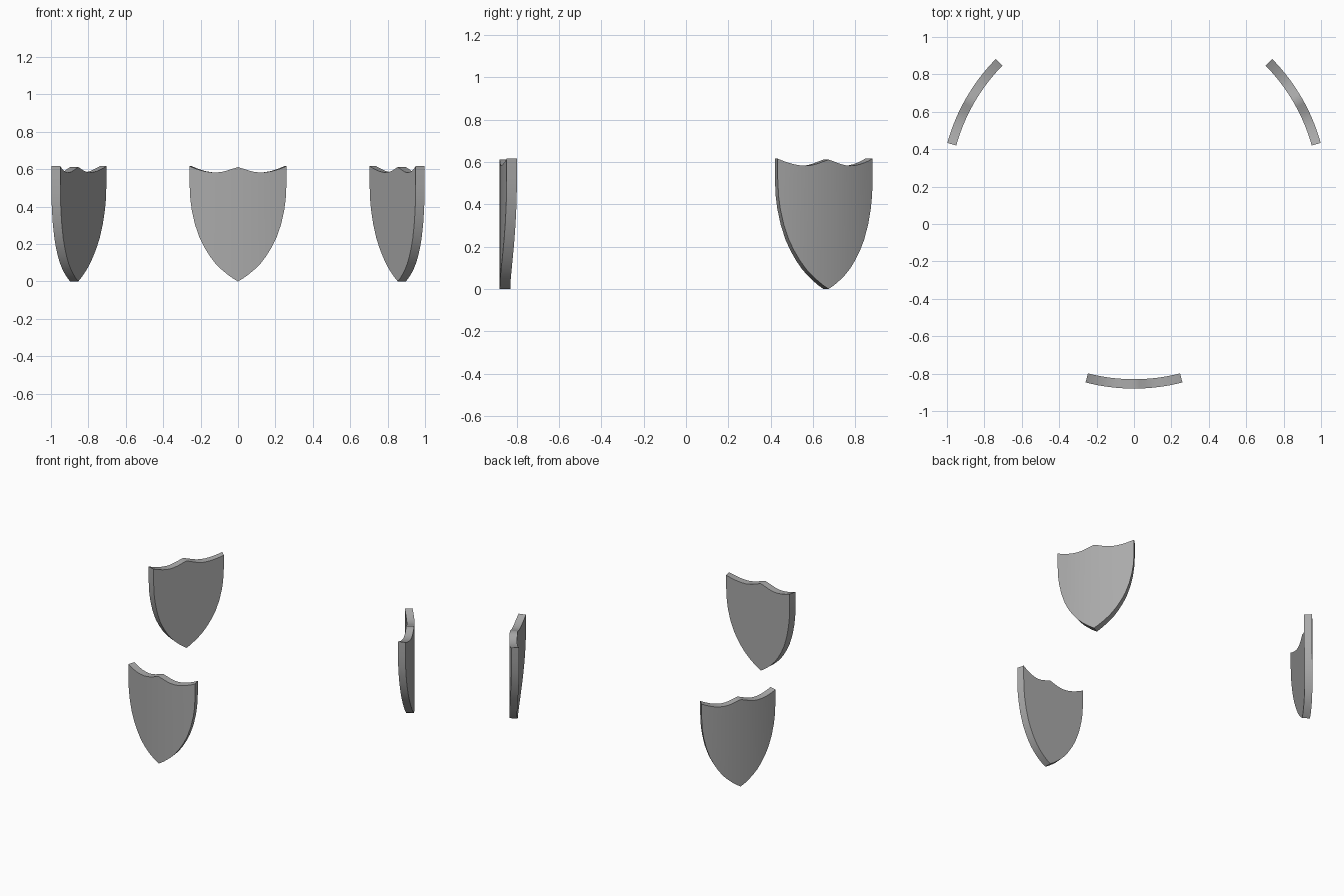
import bpy, bmesh, math

cube = bpy.data.objects.get("Cube")
if cube:
    bpy.data.objects.remove(cube, do_unlink=True)

OUTER, INNER = 1.036, 0.986      # radii of the curved faces
CENTRE_Y = 0.156                 # centre of the ring of shields

# Half outline: x, lower edge z, upper edge z
HALF = [
    (0.0, 0.0, 0.611), (0.03, 0.018, 0.602), (0.06, 0.04, 0.592),
    (0.09, 0.065, 0.585), (0.12, 0.095, 0.582), (0.15, 0.134, 0.584),
    (0.18, 0.182, 0.589), (0.205, 0.232, 0.596), (0.23, 0.304, 0.604),
    (0.247, 0.38, 0.611), (0.255, 0.44, 0.614), (0.259, 0.52, 0.616),
]
COLUMNS = [(-x, lo, hi) for x, lo, hi in HALF[:0:-1]] + HALF

# Single material
grey = bpy.data.materials.new("grey")
grey.use_nodes = True
colour = (0.40, 0.40, 0.40, 1.0)
grey.diffuse_color = colour
grey.node_tree.nodes["Principled BSDF"].inputs["Base Color"].default_value = colour


def build_shield_mesh():
    """Curved plate with a notched top and a pointed foot."""
    bm = bmesh.new()

    def row(radius, level):
        verts = []
        for col in COLUMNS:
            a = math.asin(col[0] / OUTER)
            verts.append(bm.verts.new((radius * math.sin(a), -radius * math.cos(a), col[level])))
        return verts

    # Closed loop of four rows: front foot, front top, back top, back foot
    rows = [row(OUTER, 1), row(OUTER, 2), row(INNER, 2), row(INNER, 1)]
    for k in range(4):
        a, b = rows[k], rows[(k + 1) % 4]
        for i in range(len(COLUMNS) - 1):
            face = bm.faces.new((a[i], a[i + 1], b[i + 1], b[i]))
            face.smooth = True
    # Side ends
    for i in (0, -1):
        bm.faces.new([r[i] for r in rows]).smooth = True
    bmesh.ops.recalc_face_normals(bm, faces=bm.faces)
    mesh = bpy.data.meshes.new("shield")
    bm.to_mesh(mesh)
    bm.free()
    mesh.materials.append(grey)
    return mesh


# Shields stand in a ring, each facing outward
mesh = build_shield_mesh()
for name, turn in (("front_shield", 0), ("left_rear_shield", 120), ("right_rear_shield", -120)):
    ob = bpy.data.objects.new(name, mesh)
    ob.location = (0, CENTRE_Y, 0)
    ob.rotation_euler = (0, 0, math.radians(turn))
    bpy.context.collection.objects.link(ob)

# Smooth curved faces with crisp rims
bpy.ops.object.select_all(action='DESELECT')
ob.select_set(True)
bpy.context.view_layer.objects.active = ob
bpy.ops.object.shade_smooth_by_angle(angle=math.radians(35))

# Even shading across the back
normals = [(0.0, 0.0, 0.0)] * len(mesh.loops)
for poly in mesh.polygons:
    if poly.normal.y > 0.9:
        for li in poly.loop_indices:
            normals[li] = (0.0, 1.0, 0.0)
mesh.normals_split_custom_set(normals)
